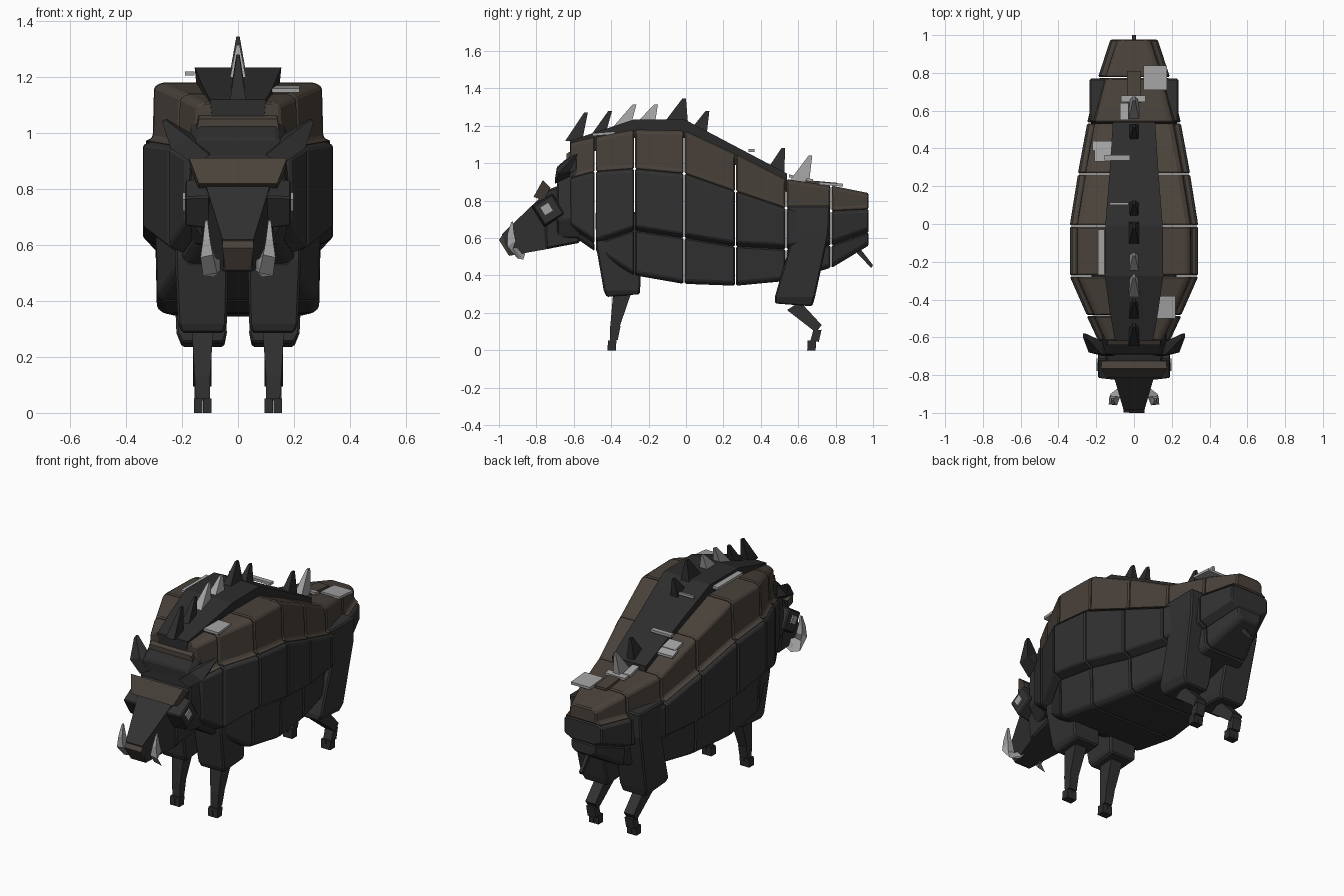
import bpy, bmesh, math
from mathutils import Vector, Matrix


def material(name, rgb):
    m = bpy.data.materials.new(name)
    m.diffuse_color = (*rgb, 1)
    return m


HIDE = material("dark_hide", (0.031, 0.031, 0.031))
MANE = material("mane_black", (0.026, 0.026, 0.026))
BROWN = material("brown_back", (0.068, 0.054, 0.043))
BONE = material("pale_grey", (0.36, 0.36, 0.36))


def loft(name, rings, mat, bevel=0.0):
    """Skin a list of equal-length point rings and cap both ends."""
    bm = bmesh.new()
    rows = [[bm.verts.new(p) for p in r] for r in rings]
    n = len(rows[0])
    for a, b in zip(rows, rows[1:]):
        for i in range(n):
            j = (i + 1) % n
            bm.faces.new((a[i], a[j], b[j], b[i]))
    bm.faces.new(rows[0])
    bm.faces.new(rows[-1][::-1])
    bmesh.ops.recalc_face_normals(bm, faces=bm.faces)
    me = bpy.data.meshes.new(name)
    bm.to_mesh(me)
    bm.free()
    me.materials.append(mat)
    ob = bpy.data.objects.new(name, me)
    bpy.context.collection.objects.link(ob)
    if bevel:
        mod = ob.modifiers.new("edge", "BEVEL")
        mod.width, mod.segments = bevel, 1
    return ob


def section(y, half):
    """Mirror a half profile of (x, z) points into a closed ring at y."""
    return [(x, y, z) for x, z in half] + [(-x, y, z) for x, z in half[::-1]]


def level(s, z, x0, x1, y0, y1, slope=0.0):
    """Rectangle at height z on side s; slope raises its rear edge."""
    return [(s * x0, y0, z), (s * x1, y0, z),
            (s * x1, y1, z + slope), (s * x0, y1, z + slope)]


def side_block(name, yz, x0, x1, mat, bevel=0.0):
    """Side outline extruded across x."""
    return loft(name, [[(x, y, z) for y, z in yz] for x in (x0, x1)], mat, bevel)


# Body stations: y, half width, belly, lower seam, upper seam, shoulder height
STATIONS = [
    (-0.62, 0.19, 0.62, 0.655, 0.92, 1.11),
    (-0.485, 0.25, 0.53, 0.57, 0.955, 1.14),
    (-0.275, 0.34, 0.40, 0.64, 0.97, 1.18),
    (-0.01, 0.34, 0.355, 0.60, 0.945, 1.175),
    (0.265, 0.297, 0.345, 0.555, 0.85, 1.05),
    (0.535, 0.248, 0.37, 0.54, 0.76, 0.915),
    (0.775, 0.19, 0.44, 0.56, 0.745, 0.88),
    (0.98, 0.125, 0.56, 0.63, 0.755, 0.84)]


def back_half(w, b, l, u, t):
    return [(w - .005, u), (w - .035, u + .015), (w - .04, t - .015), (w - .065, t)]


def flank_half(w, b, l, u, t):
    return [(w - .05, l), (w, l + .025), (w, u - .012), (w - .03, u)]


def belly_half(w, b, l, u, t):
    return [(w - .075, b), (w - .05, b + .02), (w - .045, l)]


for i, (a, b) in enumerate(zip(STATIONS, STATIONS[1:])):
    for part, half, mat in (("back", back_half, BROWN), ("flank", flank_half, HIDE),
                            ("belly", belly_half, HIDE)):
        loft(f"{part}_segment_{i + 1}",
             [section(a[0] + .003, half(*a[1:])), section(b[0] - .003, half(*b[1:]))],
             mat, 0.007)

# Dark strip along the spine: y, half width, top height
RIDGE = [(-0.62, .10, 1.12), (-0.485, .125, 1.165), (-0.275, .155, 1.235),
         (-0.01, .152, 1.235), (0.265, .13, 1.09), (0.54, .112, .945)]
loft("spine_strip", [section(y, [(w - .01, z - .10), (w, z)]) for y, w, z in RIDGE], MANE)

# Spine spikes: base front, base rear, base height, tip y, tip height, colour
SPIKES = [(-.645, -.555, 1.12, -.53, 1.27, MANE), (-.515, -.435, 1.14, -.40, 1.28, MANE),
          (-.385, -.295, 1.20, -.27, 1.315, BONE), (-.26, -.165, 1.22, -.155, 1.315, BONE),
          (-.115, .01, 1.22, -.005, 1.345, MANE), (.025, .11, 1.18, .12, 1.28, MANE),
          (.43, .525, .96, .525, 1.08, MANE), (.55, .655, .90, .67, 1.04, BONE)]
for i, (y0, y1, z, ty, tz, mat) in enumerate(SPIKES):
    slope = -.03 if z < 1.2 and y0 > 0 else .0
    loft(f"spine_spike_{i + 1}", [level(1, z, -.028, .028, y0, y1, slope),
                                  level(1, tz, -.006, .006, ty - .015, ty + .005)], mat)

# Loose pale plates lying on the back: x0, x1, y0, y1, height, rear rise
PLATES = [(.05, .175, .71, .84, .885, -.01), (-.075, -.03, .55, .64, .925, -.02),
          (-.07, .06, .645, .68, .905, -.005), (-.155, -.02, .335, .365, 1.06, 0),
          (-.21, -.10, .33, .40, 1.02, -.02), (-.22, -.07, .39, .44, 1.0, -.02),
          (-.13, -.03, .10, .113, 1.19, 0), (-.19, -.155, -.27, -.03, 1.205, 0),
          (.115, .22, -.50, -.38, 1.145, .01)]
for i, (x0, x1, y0, y1, z, r) in enumerate(PLATES):
    loft(f"back_plate_{i + 1}", [level(1, z, x0, x1, y0, y1, r),
                                 level(1, z + .015, x0, x1, y0, y1, r)], BONE)
loft("rump_plate", [level(1, .88, -.037, .037, .64, .81),
                    level(1, .91, -.037, .037, .64, .81, -.015)], BROWN)

# Tail
side_block("tail", [(.90, .535), (.93, .545), (1.0, .455), (.99, .44)], -.01, .01, MANE)

# Neck and collar
loft("neck", [section(-.56, [(.16, .60), (.20, .70), (.17, 1.0), (.14, 1.04)]),
              section(-.69, [(.11, .60), (.17, .70), (.165, .89), (.13, .93)])], HIDE, .008)
loft("collar", [section(-.58, [(.17, .96), (.17, 1.03), (.14, 1.075)]),
                section(-.69, [(.17, .90), (.17, .94), (.14, .98)])], MANE, .008)
loft("nape", [section(-.57, [(.15, 1.0), (.14, 1.09)]),
              section(-.64, [(.15, 1.0), (.14, 1.05)])], BROWN)

# Head and snout
loft("skull", [[(-.13, -.565, .575), (.13, -.565, .575), (.17, -.63, .90), (-.17, -.63, .90)],
               [(-.11, -.75, .54), (.11, -.75, .54), (.14, -.76, .85), (-.14, -.76, .85)]],
     HIDE, .01)
loft("snout", [[(-.11, -.72, .545), (.11, -.72, .545), (.115, -.78, .815), (-.115, -.78, .815)],
               [(-.05, -.945, .505), (.05, -.945, .505), (.055, -.985, .62), (-.055, -.985, .62)]],
     HIDE)
loft("nose", [[(-.045, -.935, .505), (.045, -.935, .505), (.056, -.975, .625), (-.056, -.975, .625)],
              [(-.045, -.95, .51), (.045, -.95, .51), (.056, -1.0, .59), (-.056, -.999, .59)]],
     BROWN)
loft("brow", [[(-.14, -.815, .82), (.14, -.815, .82), (.14, -.76, .80), (-.14, -.76, .80)],
              [(-.175, -.765, .91), (.175, -.765, .91), (.17, -.725, .87), (-.17, -.725, .87)]],
     BROWN)


def diamond(x, y, z, r, angle):
    """Tilted square in the side plane."""
    spin = Matrix.Rotation(angle, 4, 'X')
    return [Vector((x, y, z)) + spin @ Vector((0, a * r, b * r))
            for a, b in ((-1, -1), (1, -1), (1, 1), (-1, 1))]


for s, tag in ((-1, "left"), (1, "right")):
    # Cheek block with eye
    loft(f"cheek_{tag}", [diamond(s * .10, -.735, .75, .068, .55),
                          diamond(s * .19, -.735, .75, .060, .55)], HIDE, .006)
    loft(f"eye_{tag}", [diamond(s * .18, -.745, .755, .024, .55),
                        diamond(s * .198, -.745, .755, .024, .55)], BONE)
    # Ear
    loft(f"ear_{tag}", [[(s * .10, -.70, .92), (s * .16, -.70, .89),
                         (s * .17, -.62, .93), (s * .11, -.62, .98)],
                        [(s * .17, -.69, .98), (s * .24, -.68, .945),
                         (s * .235, -.62, .96), (s * .17, -.62, 1.0)],
                        [(s * .255, -.60, 1.045), (s * .27, -.60, 1.035),
                         (s * .27, -.58, 1.045), (s * .255, -.58, 1.05)]], MANE)
    # Curved tusk
    loft(f"tusk_{tag}", [
        [(s * .055, -.86, .515), (s * .085, -.87, .485), (s * .085, -.90, .52), (s * .055, -.89, .55)],
        [(s * .075, -.90, .50), (s * .125, -.90, .49), (s * .115, -.925, .54), (s * .075, -.92, .55)],
        [(s * .09, -.96, .565), (s * .134, -.955, .555), (s * .13, -.91, .585), (s * .095, -.91, .59)],
        [(s * .10, -.955, .62), (s * .125, -.955, .62), (s * .125, -.92, .63), (s * .10, -.92, .63)],
        [(s * .108, -.935, .685), (s * .118, -.935, .685), (s * .118, -.925, .69), (s * .108, -.925, .69)]],
        BONE)
    # Front leg
    loft(f"front_thigh_{tag}", [level(s, .285, .05, .20, -.425, -.245, .015),
                                level(s, .32, .04, .215, -.44, -.245),
                                level(s, .55, .035, .225, -.48, -.24),
                                level(s, .74, .05, .225, -.485, -.25)], HIDE, .008)
    loft(f"front_shin_{tag}", [level(s, .125, .10, .155, -.405, -.355),
                               level(s, .30, .088, .165, -.39, -.295)], HIDE)
    loft(f"front_ankle_{tag}", [level(s, .045, .10, .15, -.405, -.365, .01),
                                level(s, .13, .10, .155, -.405, -.35)], HIDE)
    # Hind leg
    loft(f"hind_thigh_{tag}", [level(s, .25, .05, .20, .475, .675, -.015),
                               level(s, .285, .04, .22, .475, .69),
                               level(s, .63, .05, .235, .575, .765),
                               level(s, .775, .09, .235, .54, .77)], HIDE, .008)
    side_block(f"hind_shin_{tag}", [(.54, .215), (.61, .26), (.725, .135), (.695, .095)],
               s * .095, s * .16, HIDE)
    side_block(f"hind_ankle_{tag}", [(.665, .05), (.71, .045), (.725, .11), (.68, .105)],
               s * .10, s * .155, HIDE)
    # Split hooves
    for leg, y in (("front", -.42), ("hind", .648)):
        for k, x in enumerate((.095, .127)):
            loft(f"{leg}_hoof_{tag}_{k + 1}", [level(s, 0, x, x + .03, y, y + .045),
                                               level(s, .052, x, x + .03, y + .003, y + .048)], MANE)
